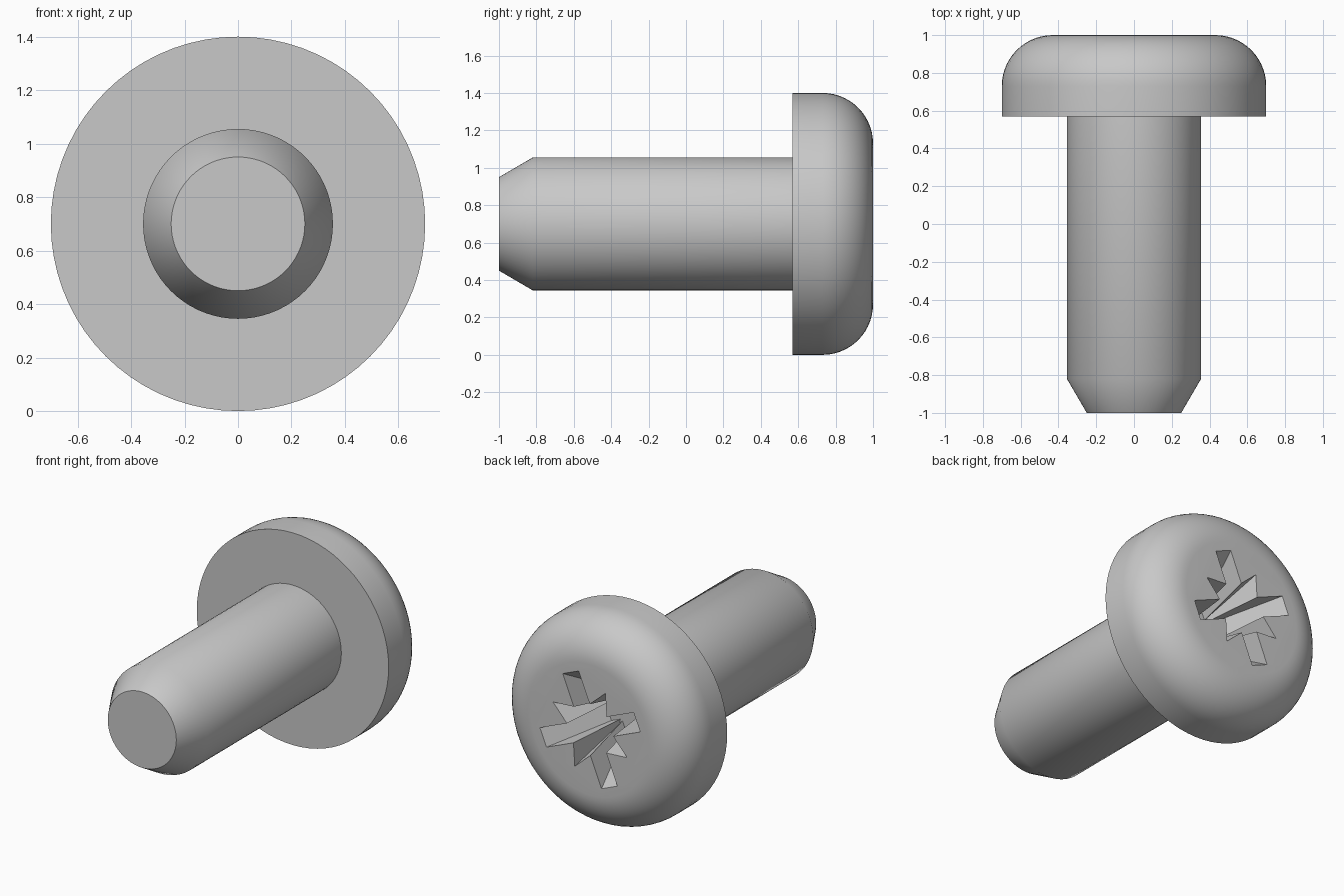
import bpy, bmesh
from math import pi, sin, cos, radians

AXIS_Z = 0.70
SEGMENTS = 72

if "Cube" in bpy.data.objects:
    bpy.data.objects.remove(bpy.data.objects["Cube"], do_unlink=True)

# Plain grey metal
metal = bpy.data.materials.new("grey_metal")
metal.use_nodes = True
grey = (0.58, 0.58, 0.58, 1)
metal.diffuse_color = grey
metal.node_tree.nodes["Principled BSDF"].inputs["Base Color"].default_value = grey


def loft(name, rings, cap_start=True, cap_end=True):
    """Join rings of points (x, y, z offset from the axis) into a skin."""
    bm = bmesh.new()
    loops = [[bm.verts.new((x, y, z + AXIS_Z)) for x, y, z in ring] for ring in rings]
    n = len(loops[0])
    for a, b in zip(loops, loops[1:]):
        for i in range(n):
            j = (i + 1) % n
            bm.faces.new((a[i], a[j], b[j], b[i]))
    if cap_start:
        bm.faces.new(loops[0])
    if cap_end:
        bm.faces.new(loops[-1])
    bmesh.ops.recalc_face_normals(bm, faces=bm.faces)
    mesh = bpy.data.meshes.new(name)
    bm.to_mesh(mesh)
    bm.free()
    mesh.materials.append(metal)
    obj = bpy.data.objects.new(name, mesh)
    bpy.context.collection.objects.link(obj)
    return obj


def circle(r, y):
    angles = [2 * pi * i / SEGMENTS for i in range(SEGMENTS)]
    return [(r * cos(t), y, r * sin(t)) for t in angles]


def star(y, arm, notch, tip, half=0.0625, turn=radians(-22.5)):
    """Cross outline with a pointed spike between each pair of arms."""
    quarter = [(arm, -half), (arm, half), (notch, half), (tip, tip), (half, notch)]
    points = []
    for k in range(4):
        c, s = cos(turn + k * pi / 2), sin(turn + k * pi / 2)
        points += [(u * c - v * s, y, u * s + v * c) for u, v in quarter]
    return points


def smooth(obj):
    bpy.ops.object.select_all(action="DESELECT")
    obj.select_set(True)
    bpy.context.view_layer.objects.active = obj
    bpy.ops.object.shade_smooth_by_angle(angle=radians(40))


# Shaft with a tapered tip
shaft = loft("shaft", [circle(0.25, -1), circle(0.355, -0.82), circle(0.355, 0.57)],
             cap_end=False)

# Rounded pan head
steps = 14
arc = [(0.43 + 0.27 * cos(pi / 2 * i / steps), 0.73 + 0.27 * sin(pi / 2 * i / steps))
       for i in range(steps + 1)]
head = loft("head", [circle(0.70, 0.57)] + [circle(r, y) for r, y in arc])

# Tapered driver recess cut into the head
depth, over = 0.38, 0.02
cutter = loft("recess_cutter", [
    star(1 + over, 0.382, 0.161, 0.213),
    star(1 - depth, 0.145, 0.075, 0.09)])
cutter.hide_render = True
cut = head.modifiers.new("recess", "BOOLEAN")
cut.operation = "DIFFERENCE"
cut.solver = "EXACT"
cut.object = cutter
bpy.ops.object.select_all(action="DESELECT")
head.select_set(True)
bpy.context.view_layer.objects.active = head
bpy.ops.object.modifier_apply(modifier=cut.name)
bpy.data.objects.remove(cutter, do_unlink=True)

for part in (shaft, head):
    smooth(part)
